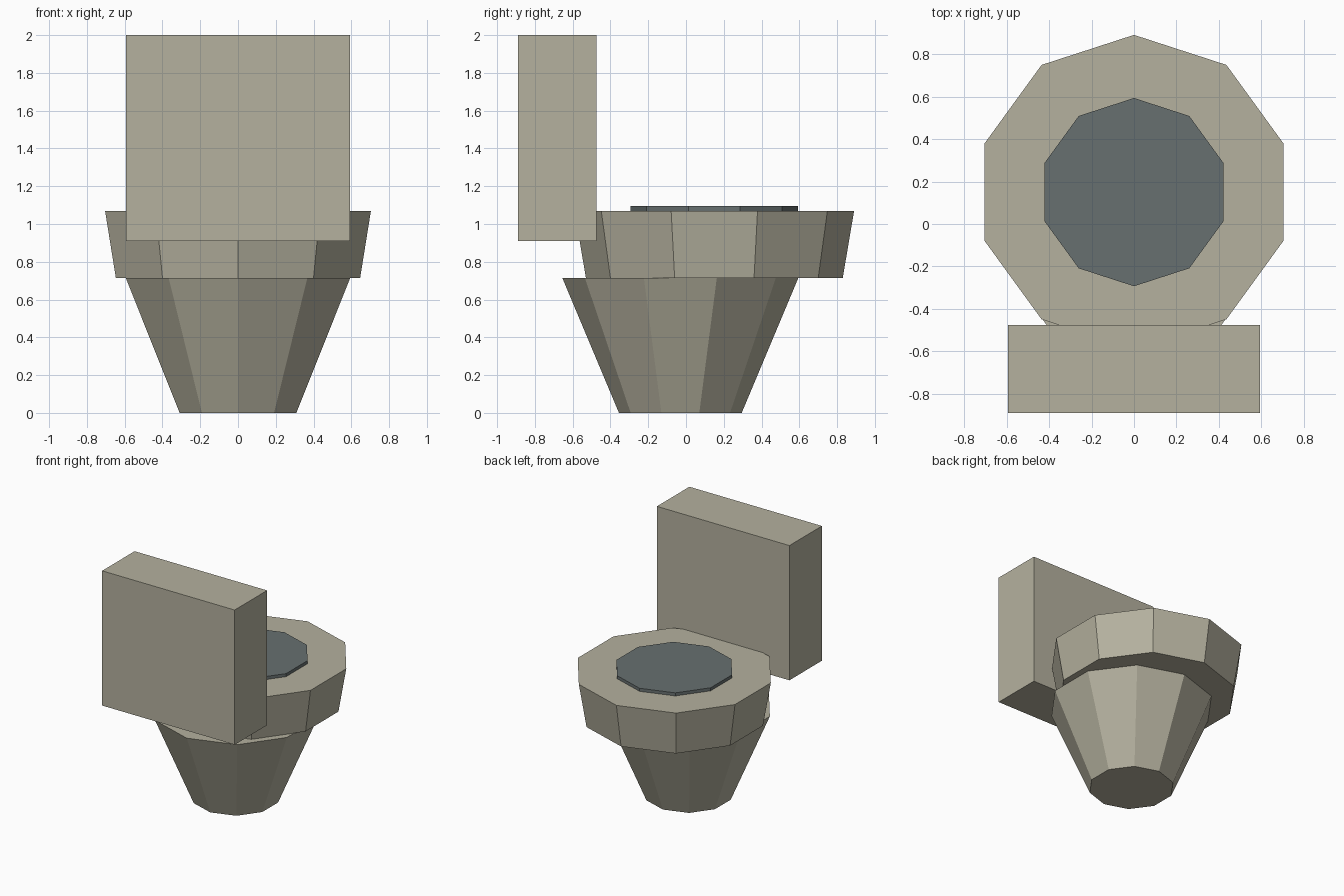
import bpy
import bmesh
from math import sin, cos, tau

SIDES = 10

default_cube = bpy.data.objects.get("Cube")
if default_cube:
    bpy.data.objects.remove(default_cube, do_unlink=True)


def make_material(name, rgb):
    mat = bpy.data.materials.new(name)
    mat.use_nodes = True
    color = (*rgb, 1.0)
    mat.diffuse_color = color
    mat.node_tree.nodes["Principled BSDF"].inputs["Base Color"].default_value = color
    return mat


def finish(name, bm, mat):
    bmesh.ops.recalc_face_normals(bm, faces=bm.faces)
    mesh = bpy.data.meshes.new(name)
    bm.to_mesh(mesh)
    bm.free()
    mesh.materials.append(mat)
    obj = bpy.data.objects.new(name, mesh)
    bpy.context.collection.objects.link(obj)
    return obj


def tapered_drum(name, y, bottom, top, mat):
    """Closed ten-sided frustum; bottom and top are (radius, height)."""
    bm = bmesh.new()
    rings = []
    for radius, z in (bottom, top):
        angles = [tau * i / SIDES for i in range(SIDES)]
        rings.append([bm.verts.new((radius * sin(a), y + radius * cos(a), z))
                      for a in angles])
    low, high = rings
    for i in range(SIDES):
        j = (i + 1) % SIDES
        bm.faces.new((low[i], low[j], high[j], high[i]))
    bm.faces.new(low)
    bm.faces.new(high)
    return finish(name, bm, mat)


def box(name, low, high, mat):
    bm = bmesh.new()
    bmesh.ops.create_cube(bm, size=1)
    for v in bm.verts:
        v.co = [l if c < 0 else h for c, l, h in zip(v.co, low, high)]
    return finish(name, bm, mat)


ceramic = make_material("warm grey ceramic", (0.46, 0.44, 0.345))
water = make_material("dark slate water", (0.135, 0.16, 0.16))

# Pedestal, bowl and water surface
tapered_drum("pedestal", -0.03, (0.325, 0), (0.625, 0.715), ceramic)
tapered_drum("bowl", 0.15, (0.68, 0.715), (0.74, 1.07), ceramic)
tapered_drum("water_surface", 0.15, (0.443, 1.05), (0.443, 1.095), water)

# Tank
box("tank", (-0.593, -0.89, 0.91), (0.593, -0.475, 2), ceramic)
